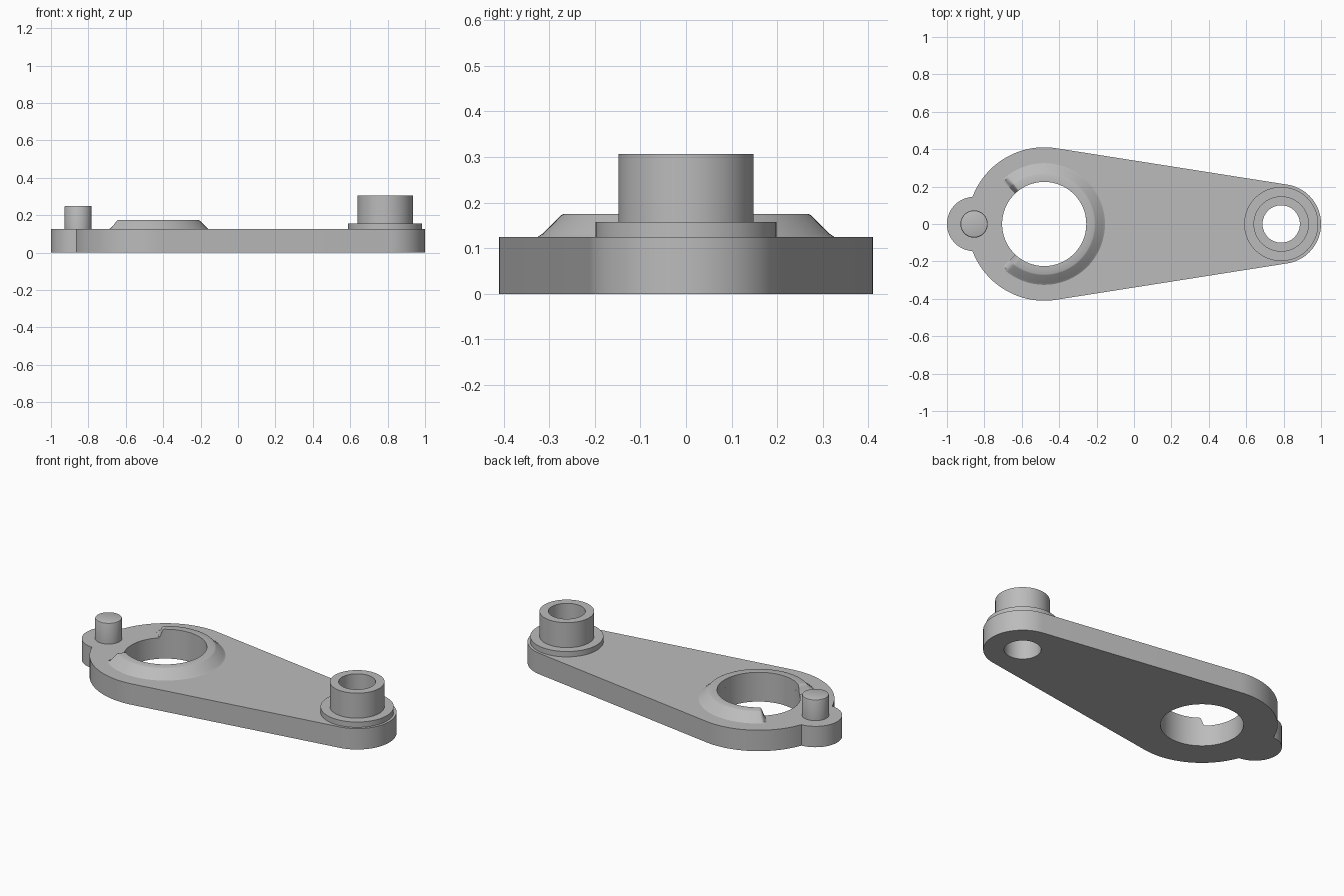
import bpy, bmesh
from math import sin, cos, pi, acos, radians

cube = bpy.data.objects.get("Cube")
if cube:
    bpy.data.objects.remove(cube)

grey = bpy.data.materials.new("plain_grey")
grey.use_nodes = True
grey.diffuse_color = (0.5, 0.5, 0.5, 1)
grey.node_tree.nodes["Principled BSDF"].inputs["Base Color"].default_value = (0.5, 0.5, 0.5, 1)

THICK = 0.125
BIG_X, BIG_R, BIG_HOLE = -0.48, 0.41, 0.225
END_X, END_R, END_HOLE = 0.787, 0.213, 0.10
EAR_X, EAR_R = -0.855, 0.145


def finish(name, bm):
    bmesh.ops.recalc_face_normals(bm, faces=bm.faces)
    mesh = bpy.data.meshes.new(name)
    bm.to_mesh(mesh)
    bm.free()
    mesh.materials.append(grey)
    obj = bpy.data.objects.new(name, mesh)
    bpy.context.collection.objects.link(obj)
    bpy.ops.object.select_all(action="DESELECT")
    obj.select_set(True)
    bpy.context.view_layer.objects.active = obj
    bpy.ops.object.shade_smooth_by_angle(angle=radians(30))
    return obj


def arc(cx, r, start, end, n):
    return [(cx + r * cos(start + (end - start) * i / n),
             r * sin(start + (end - start) * i / n)) for i in range(n + 1)]


def sweep(name, cx, sections, closed):
    """Join (angle, [(radius, z), ...]) sections around a vertical axis."""
    bm = bmesh.new()
    rings = [[bm.verts.new((cx + r * cos(a), r * sin(a), z)) for r, z in pts]
             for a, pts in sections]
    k = len(rings[0])
    for i in range(len(rings) if closed else len(rings) - 1):
        p, q = rings[i], rings[(i + 1) % len(rings)]
        for j in range(k):
            bm.faces.new((p[j], q[j], q[(j + 1) % k], p[(j + 1) % k]))
    if not closed:
        bm.faces.new(rings[0])
        bm.faces.new(rings[-1])
    return finish(name, bm)


# Tapered plate with a small ear and two through holes
tangent = acos((BIG_R - END_R) / (END_X - BIG_X))
gap = BIG_X - EAR_X
notch = acos((gap**2 + BIG_R**2 - EAR_R**2) / (2 * gap * BIG_R))
ear = acos((gap**2 + EAR_R**2 - BIG_R**2) / (2 * gap * EAR_R))
outline = (arc(END_X, END_R, -tangent, tangent, 40)
           + arc(BIG_X, BIG_R, tangent, pi - notch, 32)
           + arc(EAR_X, EAR_R, ear, 2 * pi - ear, 40)[1:-1]
           + arc(BIG_X, BIG_R, pi + notch, 2 * pi - tangent, 32))
loops = [outline,
         arc(BIG_X, BIG_HOLE, 0, 2 * pi, 96)[:-1],
         arc(END_X, END_HOLE, 0, 2 * pi, 64)[:-1]]
bm = bmesh.new()
for loop in loops:
    vs = [bm.verts.new((x, y, 0)) for x, y in loop]
    for a, b in zip(vs, vs[1:] + vs[:1]):
        bm.edges.new((a, b))
bmesh.ops.triangle_fill(bm, edges=bm.edges[:], use_beauty=True)
new = bmesh.ops.extrude_face_region(bm, geom=bm.faces[:])["geom"]
bmesh.ops.translate(bm, vec=(0, 0, THICK),
                    verts=[g for g in new if isinstance(g, bmesh.types.BMVert)])
finish("base_plate", bm)

# Flanged tube at the narrow end
tube = [(END_HOLE, THICK), (0.198, THICK), (0.198, 0.157),
        (0.148, 0.157), (0.148, 0.306), (END_HOLE, 0.306)]
sweep("flanged_tube", END_X, [(2 * pi * i / 64, tube) for i in range(64)], True)

# Open bevelled collar whose ends ease down to the plate
collar = [(BIG_HOLE, 0), (0.325, 0), (0.314, 0.007), (0.274, 0.047),
          (0.268, 0.05), (BIG_HOLE, 0.05)]
ramp, half = radians(7), radians(134)
angles = [-half + ramp * i / 10 for i in range(10)]
angles += [(half - ramp) * (i / 40 - 1) for i in range(81)]
angles += [half - ramp * i / 10 for i in range(9, -1, -1)]
sections = []
for a in angles:
    t = min(1, (half - abs(a)) / ramp)
    h = max(0.01, t * t * (3 - 2 * t))
    sections.append((a, [(r, THICK + z * h) for r, z in collar]))
sweep("open_collar", BIG_X, sections, False)

# Pin on the ear with a slightly eased top edge
bm = bmesh.new()
bmesh.ops.create_cone(bm, cap_ends=True, segments=48, radius1=0.073,
                      radius2=0.073, depth=0.25 - THICK)
bmesh.ops.translate(bm, verts=bm.verts, vec=(EAR_X, 0, (0.25 + THICK) / 2))
rim = [e for e in bm.edges if all(v.co.z > 0.24 for v in e.verts)]
bmesh.ops.bevel(bm, geom=rim, offset=0.007, segments=2, profile=0.5, affect="EDGES")
finish("ear_pin", bm)
